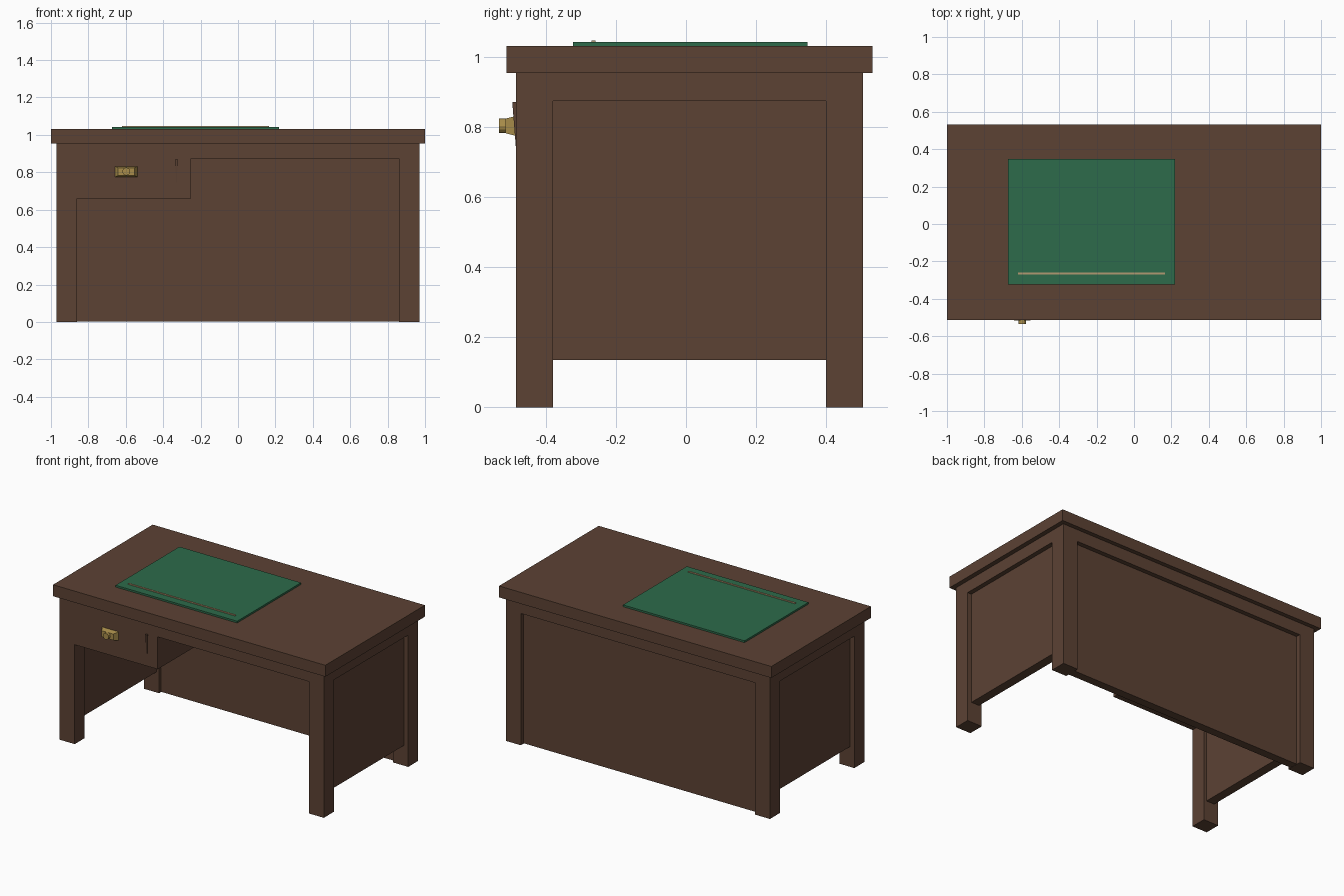
import bpy, bmesh, math
from mathutils import Matrix

if "Cube" in bpy.data.objects:
    bpy.data.objects.remove(bpy.data.objects["Cube"])


def material(name, rgb):
    m = bpy.data.materials.new(name)
    m.diffuse_color = (*rgb, 1)
    m.use_nodes = True
    m.node_tree.nodes["Principled BSDF"].inputs["Base Color"].default_value = m.diffuse_color
    return m


WOOD = material("wood", (0.107, 0.054, 0.034))
GREEN = material("green_leather", (0.026, 0.147, 0.069))
BRASS = material("brass", (0.40, 0.27, 0.07))
TAN = material("tan", (0.45, 0.32, 0.17))


def finish(name, bm, mat):
    bmesh.ops.recalc_face_normals(bm, faces=bm.faces[:])
    me = bpy.data.meshes.new(name)
    bm.to_mesh(me)
    bm.free()
    me.materials.append(mat)
    ob = bpy.data.objects.new(name, me)
    bpy.context.collection.objects.link(ob)
    return ob


def box(name, x, y, z, mat=WOOD, front=(1, 1)):
    """Box from (min, max) ranges; front scales the -y face in x and z."""
    bm = bmesh.new()
    bmesh.ops.create_cube(bm, size=1)
    cx, cz = sum(x) / 2, sum(z) / 2
    for v in bm.verts:
        sx, sz = front if v.co.y < 0 else (1, 1)
        v.co.x = cx + v.co.x * (x[1] - x[0]) * sx
        v.co.y = sum(y) / 2 + v.co.y * (y[1] - y[0])
        v.co.z = cz + v.co.z * (z[1] - z[0]) * sz
    return finish(name, bm, mat)


def side_range(s, a, b):
    return tuple(sorted((s * a, s * b)))


OUT, INN = 0.97, 0.86            # leg faces in x
F0, F1 = -0.485, -0.38           # front leg in y
B0, B1 = 0.40, 0.505             # back leg in y
RAIL, TOP = 0.875, 0.955         # rail heights

# Tabletop
box("tabletop", (-1, 1), (-0.512, 0.533), (TOP, 1.031))

# Legs, side rails and recessed side panels
for side, s in (("left", -1), ("right", 1)):
    lx = side_range(s, INN, OUT)
    box(f"{side}_front_leg", lx, (F0, F1), (0, TOP))
    box(f"{side}_back_leg", lx, (B0, B1), (0, TOP))
    box(f"{side}_rail", lx, (F1, B0), (RAIL, TOP))
    box(f"{side}_panel", side_range(s, 0.88, 0.94), (F1, B0), (0.135, RAIL))

# Front and back rails, back panel reaching the floor
box("front_rail", (-0.25, INN), (F0, F1), (RAIL, TOP))
box("back_rail", (-INN, INN), (B0, B1), (RAIL, TOP))
box("back_panel", (-INN, INN), (0.42, 0.475), (0.002, RAIL))

# Drawer case hanging under the left half
box("drawer", (-INN, -0.25), (F0, 0.42), (0.66, TOP))

# Thin wooden sliver next to the drawer edge
sliver = box("drawer_sliver", (-0.335, -0.323), (-0.496, F0), (0.745, 0.872))
for v in sliver.data.vertices:
    if v.co.z < 0.8:
        v.co.x = -0.329 + (v.co.x + 0.329) * 0.4
        v.co.y = F0 if v.co.y > -0.49 else F0 - 0.001

# Brass pull: tapered plate and round knob
box("drawer_pull_plate", (-0.658, -0.537), (-0.516, F0), (0.775, 0.832), BRASS, (0.72, 0.72))
bm = bmesh.new()
bmesh.ops.create_cone(bm, cap_ends=True, segments=12, radius1=0.021, radius2=0.021, depth=0.024,
                      matrix=Matrix.Translation((-0.5975, -0.522, 0.804)) @ Matrix.Rotation(math.pi / 2, 4, 'X'))
finish("drawer_pull_knob", bm, BRASS)

# Writing pad with a tan strip
box("writing_pad", (-0.673, 0.22), (-0.323, 0.347), (1.031, 1.043), GREEN)
box("pad_strip", (-0.62, 0.167), (-0.27, -0.258), (1.043, 1.048), TAN)
